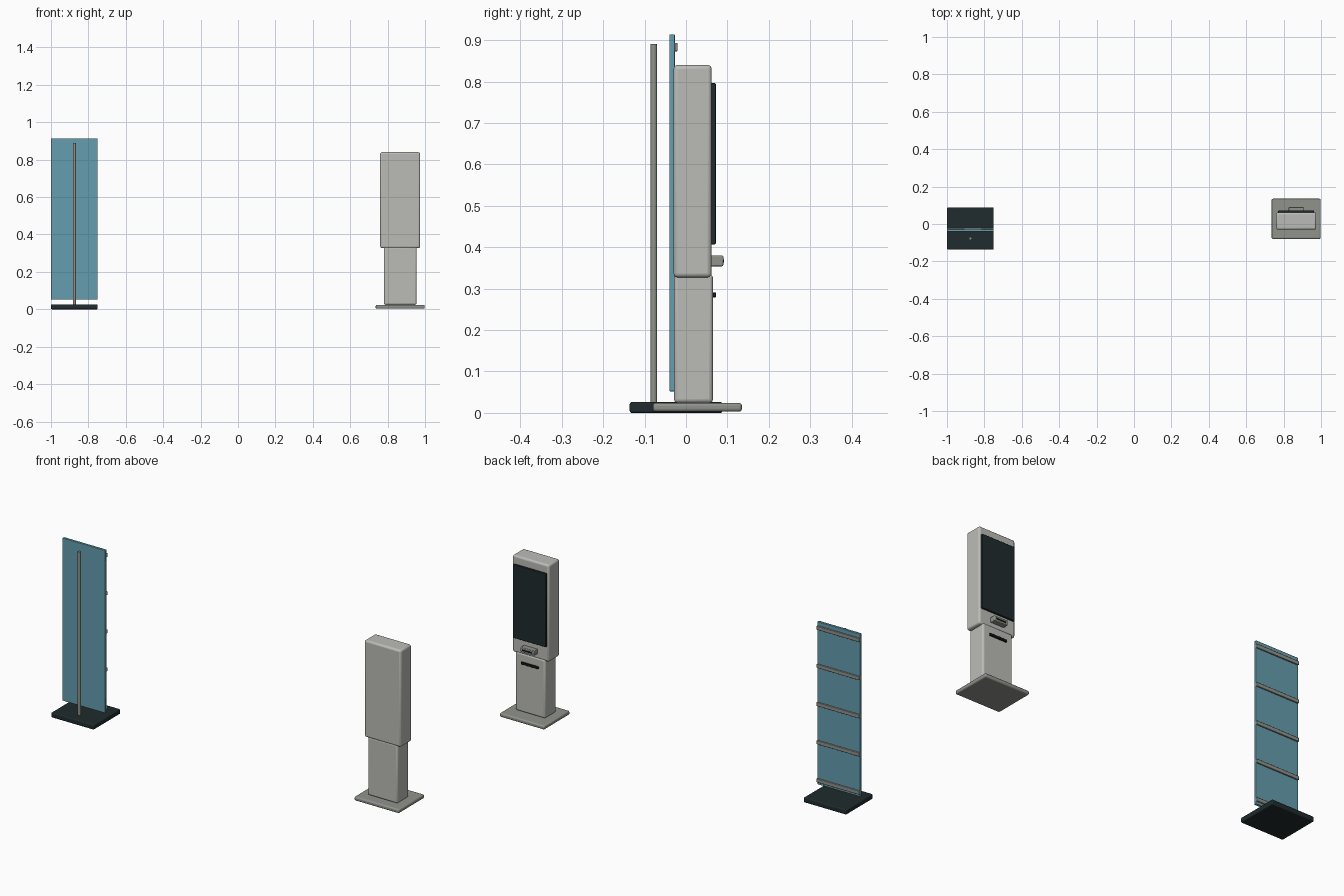
import bpy
import math

if "Cube" in bpy.data.objects:
    bpy.data.objects.remove(bpy.data.objects["Cube"], do_unlink=True)


def material(name, r, g, b):
    m = bpy.data.materials.new(name)
    m.use_nodes = True
    m.diffuse_color = (r, g, b, 1)
    m.node_tree.nodes["Principled BSDF"].inputs["Base Color"].default_value = (r, g, b, 1)
    return m


SHELL = material("light warm grey", 0.50, 0.50, 0.47)
METAL = material("mid grey", 0.28, 0.29, 0.26)
TEAL = material("teal", 0.13, 0.34, 0.43)
DARK = material("dark slate", 0.014, 0.024, 0.026)
BLACK = material("black", 0.008, 0.010, 0.010)


def finish(ob, name, mat, bevel=0, segments=3):
    ob.name = name
    ob.data.materials.append(mat)
    bpy.ops.object.transform_apply(location=False, rotation=False, scale=True)
    if bevel:
        mod = ob.modifiers.new("Rounded edges", "BEVEL")
        mod.width, mod.segments = bevel, segments
        bpy.ops.object.shade_smooth_by_angle(angle=math.radians(35))
    return ob


def box(name, mat, x, y, z, bevel=0, segments=3):
    """Box from (min, max) ranges on each axis."""
    ranges = (x, y, z)
    bpy.ops.mesh.primitive_cube_add(size=1, location=[(a + b) / 2 for a, b in ranges])
    ob = bpy.context.object
    ob.scale = [b - a for a, b in ranges]
    return finish(ob, name, mat, bevel, segments)


def centred(mid, width):
    return (mid - width / 2, mid + width / 2)


# Banner stand: base, pole, panel and the rails across its back
SX = -0.875
box("banner_base", DARK, centred(SX, 0.25), (-0.136, 0.088), (0, 0.026), 0.005)
box("banner_panel", TEAL, centred(SX, 0.25), (-0.040, -0.027), (0.052, 0.914), 0.002, 2)
bpy.ops.mesh.primitive_cylinder_add(vertices=16, radius=0.008, depth=0.868,
                                    location=(SX, -0.0775, 0.456))
finish(bpy.context.object, "banner_pole", METAL)
bpy.ops.object.shade_smooth_by_angle(angle=math.radians(35))
for i in range(5):
    z = 0.883 - i * 0.202
    box(f"banner_rail_{i + 1}", METAL, centred(SX, 0.25), (-0.028, -0.020),
        centred(z, 0.020), 0.002, 2)

# Kiosk: base plate, column and display housing
KX = 0.867
box("kiosk_base", METAL, centred(KX, 0.262), (-0.080, 0.135), (0.003, 0.024), 0.007)
box("kiosk_column", SHELL, centred(KX, 0.175), (-0.029, 0.065), (0.024, 0.335), 0.009)
box("kiosk_housing", SHELL, centred(KX, 0.214), (-0.030, 0.062), (0.327, 0.840), 0.010)

# Kiosk fittings on the user side
box("kiosk_screen", DARK, centred(KX, 0.192), (0.058, 0.072), (0.407, 0.796), 0.002, 2)
box("kiosk_scanner", METAL, centred(KX, 0.080), (0.058, 0.090), (0.354, 0.380), 0.003, 2)
box("scanner_window", BLACK, centred(KX, 0.056), (0.088, 0.092), (0.363, 0.370))
box("receipt_slot", BLACK, centred(KX, 0.100), (0.060, 0.073), (0.279, 0.291), 0.002, 2)
